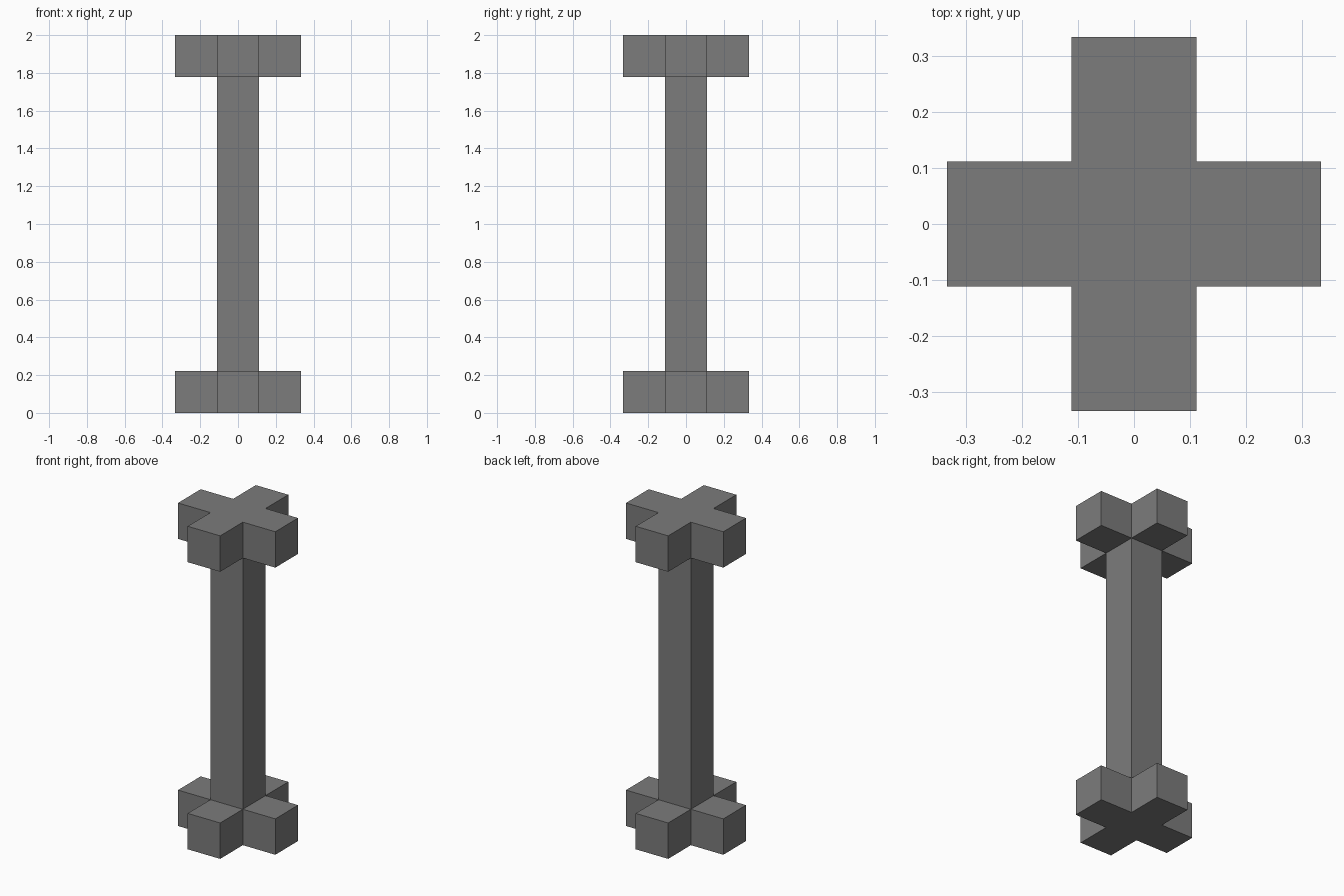
import bpy
import bmesh

cube = bpy.data.objects.get("Cube")
if cube:
    bpy.data.objects.remove(cube, do_unlink=True)

U = 2 / 9          # block size: the model is nine blocks tall
H = U / 2          # half a block
R = U * 1.5        # reach of the cross arms

grey = bpy.data.materials.new("dark_grey")
grey.use_nodes = True
colour = (0.2, 0.2, 0.2, 1)
grey.diffuse_color = colour
grey.node_tree.nodes["Principled BSDF"].inputs["Base Color"].default_value = colour


def prism(name, outline, bottom, top, capped=True):
    """Extrude a flat outline straight up from bottom to top."""
    bm = bmesh.new()
    base = bm.faces.new([bm.verts.new((x, y, bottom)) for x, y in outline])
    result = bmesh.ops.extrude_face_region(bm, geom=[base], use_keep_orig=True)
    raised = [v for v in result["geom"] if isinstance(v, bmesh.types.BMVert)]
    bmesh.ops.translate(bm, verts=raised, vec=(0, 0, top - bottom))
    bmesh.ops.recalc_face_normals(bm, faces=bm.faces)
    if not capped:
        ends = [f for f in bm.faces if abs(f.normal.z) > 0.5]
        bmesh.ops.delete(bm, geom=ends, context="FACES_ONLY")
    mesh = bpy.data.meshes.new(name)
    bm.to_mesh(mesh)
    bm.free()
    mesh.materials.append(grey)
    obj = bpy.data.objects.new(name, mesh)
    bpy.context.collection.objects.link(obj)
    return obj


# One arm of the cross, turned in quarter steps to complete the outline
square, cross = [], []
x_dir, y_dir = 1, 0
for _ in range(4):
    for along, across in ((R, -H), (R, H), (H, H)):
        cross.append((along * x_dir - across * y_dir,
                      along * y_dir + across * x_dir))
    square.append(cross[-1])
    x_dir, y_dir = -y_dir, x_dir

# Cross-shaped ends and the square column between them
prism("bottom_cross", cross, 0, U)
prism("column", square, U, 2 - U, capped=False)
prism("top_cross", cross, 2 - U, 2)
